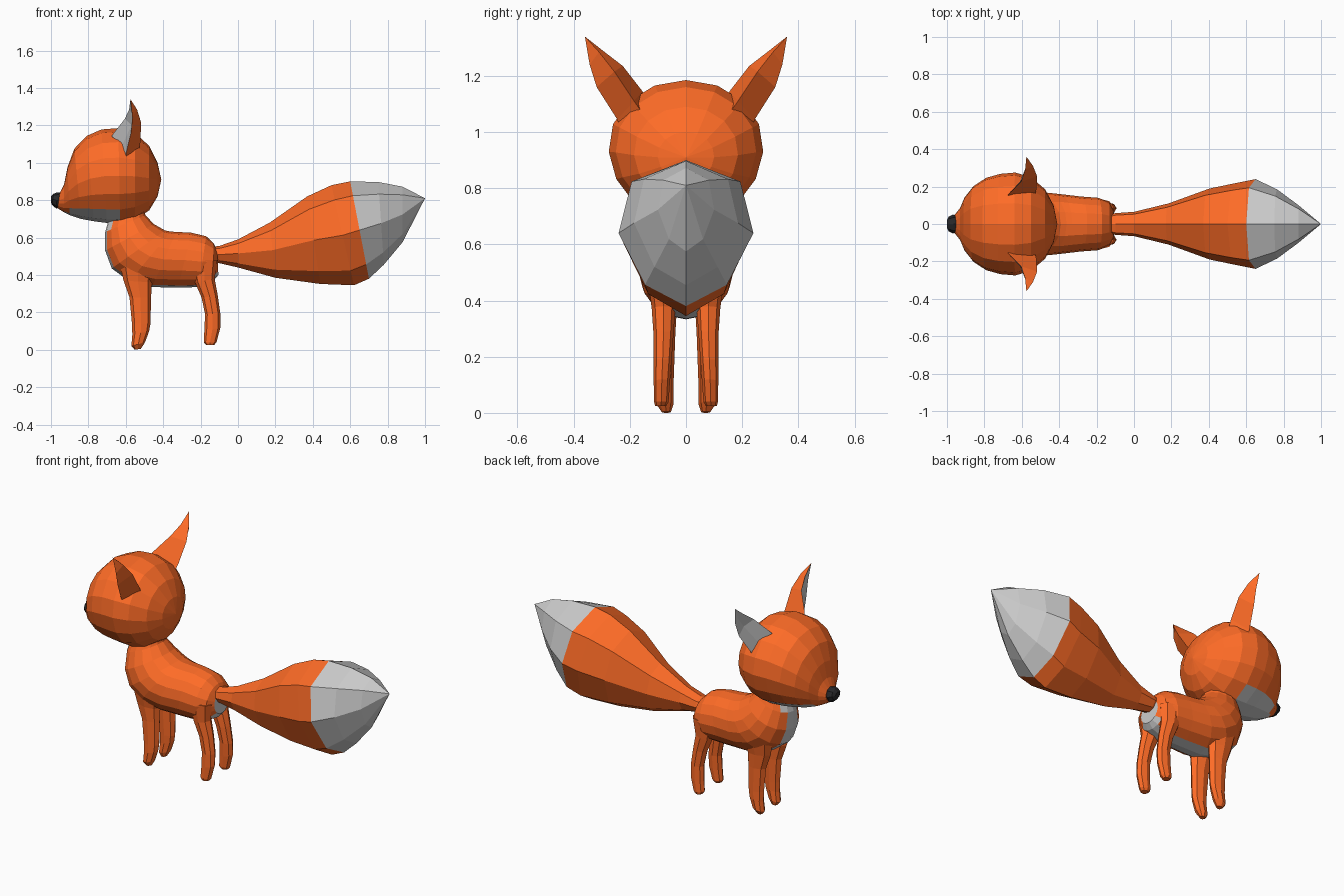
import bpy, bmesh
from math import sin, cos, tau
from mathutils import Vector


def material(name, rgb):
    m = bpy.data.materials.new(name)
    m.diffuse_color = (*rgb, 1)
    return m


ORANGE = material("orange", (1.0, 0.15, 0.02))
GREY = material("grey", (0.8, 0.8, 0.8))
BLACK = material("black", (0.02, 0.02, 0.022))


def oval(x0, z0, x1, z1, w, y=0.0, n=12, egg=0.0):
    """Cross-section from its low point to its high point, w = half width."""
    lo, hi = Vector((x0, y, z0)), Vector((x1, y, z1))
    mid, half = (lo + hi) / 2, (hi - lo) / 2
    pts = []
    for i in range(n):
        a = tau * i / n
        pts.append(mid + half * cos(a) + Vector((0, w * sin(a) * (1 + egg * cos(a)), 0)))
    return pts


def skin(name, rings, mats=(ORANGE,), pick=None, mirror=False):
    """Join rings of points into a closed flat-faced shell."""
    bm = bmesh.new()
    vs = [[bm.verts.new(p) for p in r] for r in rings]
    n = len(rings[0])
    for a, b in zip(vs, vs[1:]):
        for i in range(n):
            j = (i + 1) % n
            f = bm.faces.new((a[i], a[j], b[j], b[i]))
            if pick and pick(f.calc_center_median(), i):
                f.material_index = 1
    bm.faces.new(vs[0])
    end = bm.faces.new(vs[-1])
    if pick and pick(end.calc_center_median(), -1):
        end.material_index = 1
    bmesh.ops.remove_doubles(bm, verts=bm.verts, dist=0.0005)
    bmesh.ops.recalc_face_normals(bm, faces=bm.faces)
    me = bpy.data.meshes.new(name)
    bm.to_mesh(me)
    bm.free()
    for m in mats:
        me.materials.append(m)
    ob = bpy.data.objects.new(name, me)
    bpy.context.collection.objects.link(ob)
    if mirror:
        mod = ob.modifiers.new("mirror", 'MIRROR')
        mod.use_axis = (False, True, False)
        mod.use_mirror_merge = False
    return ob


# Head with grey chin
head = [(-.965, .757, -.952, .84, .05), (-.93, .735, -.93, .885, .085),
        (-.9, .72, -.912, .975, .142), (-.84, .7, -.875, 1.075, .203),
        (-.77, .687, -.81, 1.143, .247), (-.7, .678, -.73, 1.178, .268),
        (-.63, .675, -.64, 1.185, .275),
        (-.55, .695, -.55, 1.16, .25), (-.475, .745, -.475, 1.09, .185),
        (-.43, .82, -.43, 1.0, .1), (-.41, .91, -.41, .91, 0)]
skin("head", [oval(*r, n=16, egg=.06) for r in head], (ORANGE, GREY),
     lambda c, i: c.x < -.63 and c.z < .745 and i in (6, 7, 8, 9))

# Nose
nose = [(-.95, .762, -.945, .84, .045), (-.972, .755, -.965, .842, .05),
        (-.995, .775, -.985, .835, .04), (-1, .79, -1, .82, .02)]
skin("nose", [oval(*r, n=8) for r in nose], (BLACK,))

# Ears with hollow grey front
ear = [[(-.66, .14, 1.10), (-.61, .17, 1.06), (-.595, .235, 1.02), (-.53, .15, 1.06)],
       [(-.675, .155, 1.145), (-.62, .2, 1.09), (-.6, .245, 1.045), (-.522, .185, 1.11)],
       [(-.605, .225, 1.235), (-.57, .27, 1.2), (-.572, .318, 1.16), (-.518, .255, 1.215)],
       [(-.582, .29, 1.285), (-.565, .315, 1.26), (-.565, .343, 1.24), (-.54, .31, 1.285)],
       [(-.575, .36, 1.34)] * 4]
skin("ears", ear, (ORANGE, GREY), lambda c, i: i in (0, 1), mirror=True)

# Body and neck, grey chest, belly and rump
body = [(-.69, .70, -.50, .74, .09), (-.71, .63, -.495, .72, .11),
        (-.71, .53, -.45, .672, .15), (-.675, .435, -.39, .638, .166),
        (-.58, .365, -.36, .632, .168), (-.46, .335, -.33, .63, .16),
        (-.32, .333, -.25, .626, .147), (-.21, .335, -.17, .607, .14),
        (-.13, .37, -.13, .57, .115), (-.105, .40, -.11, .53, .07)]
skin("body", [oval(*r, n=16) for r in body], (ORANGE, GREY),
     lambda c, i: i in (7, 8, -1) or (i in (6, 9) and (c.x > -.14 or c.z > .6)))

# Front and back legs
front = [(-.63, .45, -.44, .45, .05, .085), (-.612, .37, -.46, .36, .042, .075),
         (-.58, .28, -.465, .28, .036, .074), (-.567, .14, -.468, .14, .032, .075),
         (-.565, .08, -.475, .1, .031, .076), (-.57, .02, -.497, .04, .03, .075),
         (-.552, 0, -.52, .005, .016, .07)]
back = [(-.26, .48, -.11, .48, .045, .09), (-.23, .36, -.125, .38, .042, .08),
        (-.195, .28, -.108, .29, .036, .08), (-.176, .19, -.094, .19, .032, .083),
        (-.18, .1, -.094, .12, .029, .086), (-.183, .04, -.115, .04, .026, .088),
        (-.17, .025, -.128, .025, .02, .09)]
for name, rings in (("front_legs", front), ("back_legs", back)):
    skin(name, [oval(*r, n=8) for r in rings], mirror=True)

# Bushy tail with grey tip
tail = [(-.15, .475, -.15, .55, .045), (-.1, .463, -.1, .555, .058),
        (0, .44, 0, .59, .065), (.2, .385, .17, .68, .11),
        (.44, .352, .37, .82, .19), (.62, .345, .5, .88, .222),
        (.7, .38, .6, .9, .24), (.78, .455, .75, .897, .185),
        (.88, .575, .88, .872, .1), (1, .81, 1, .81, 0)]
rings = [oval(*r, n=8, egg=.2) for r in tail]
skin("tail", rings[:7])
skin("tail_tip", rings[6:], (GREY,))
